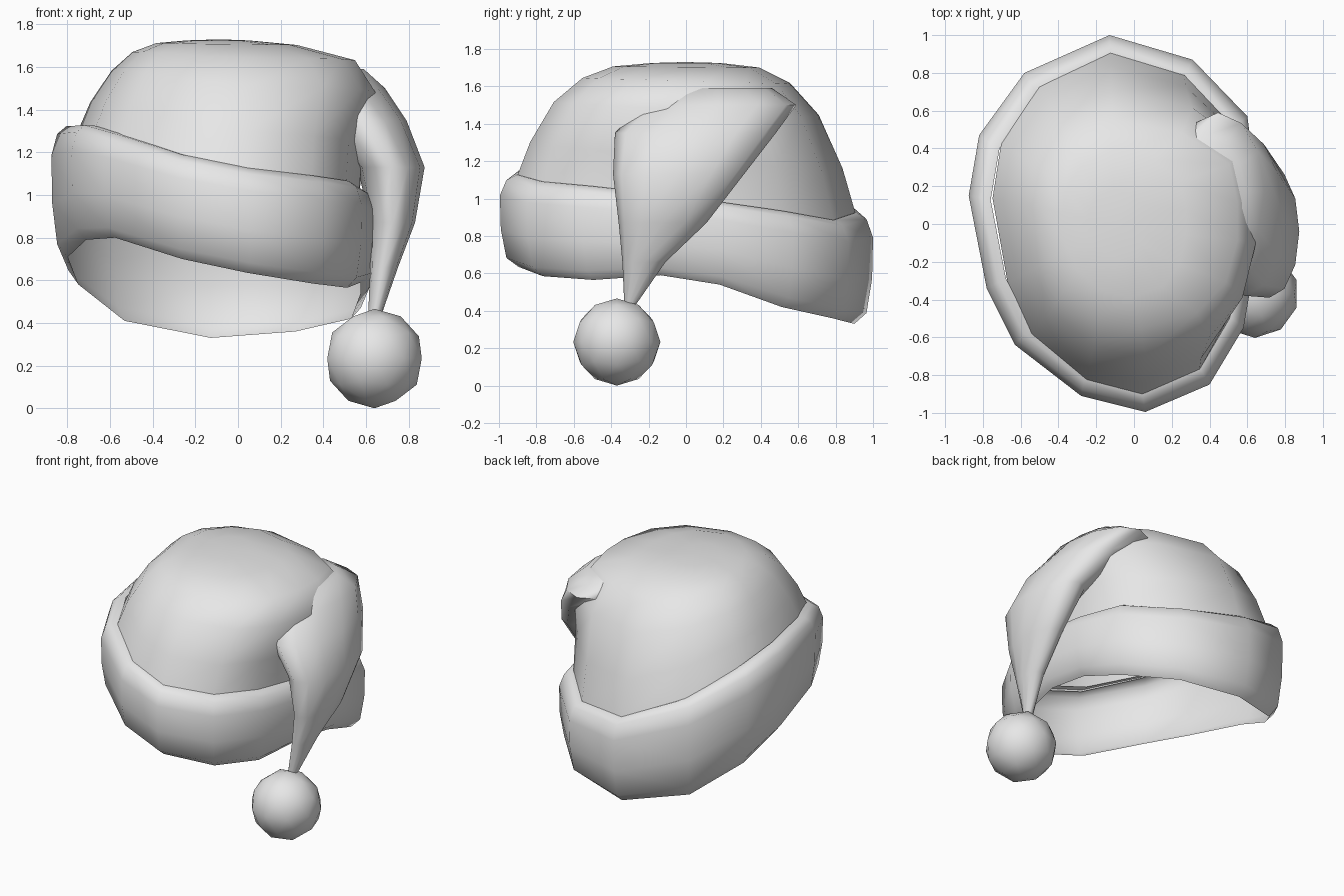
import bpy, bmesh, math
from mathutils import Vector

old = bpy.data.objects.get("Cube")
if old:
    bpy.data.objects.remove(old, do_unlink=True)

felt = bpy.data.materials.new("light_grey_felt")
felt.use_nodes = True
grey = (0.8, 0.8, 0.8, 1)
felt.diffuse_color = grey
felt.node_tree.nodes["Principled BSDF"].inputs["Base Color"].default_value = grey


def finish(name, bm, angle):
    bmesh.ops.recalc_face_normals(bm, faces=bm.faces)
    mesh = bpy.data.meshes.new(name)
    bm.to_mesh(mesh)
    bm.free()
    mesh.materials.append(felt)
    obj = bpy.data.objects.new(name, mesh)
    bpy.context.collection.objects.link(obj)
    bpy.ops.object.select_all(action='DESELECT')
    obj.select_set(True)
    bpy.context.view_layer.objects.active = obj
    bpy.ops.object.shade_smooth_by_angle(angle=math.radians(angle))


def loft(name, rings, angle, cap=False):
    """Bridge rings of equal point count into one skin."""
    bm = bmesh.new()
    rows = [[bm.verts.new(p) for p in ring] for ring in rings]
    for a, b in zip(rows, rows[1:]):
        for i in range(len(a)):
            j = (i + 1) % len(a)
            bm.faces.new((a[i], a[j], b[j], b[i]))
    if cap:
        top = rows[-1]
        peak = bm.verts.new(sum((v.co for v in top), Vector()) / len(top) + Vector((0, 0, 0.005)))
        for i in range(len(top)):
            bm.faces.new((top[i], top[(i + 1) % len(top)], peak))
    finish(name, bm, angle)


# Plan outline of the brim with the height of its lower edge: x, y, z
outline = [(.65, .2, .54), (.60, .57, .42), (.31, .87, .36), (-.13, 1.0, .33), (-.58, .8, .41),
           (-.82, .47, .58), (-.875, .15, .71), (-.78, -.34, .79), (-.63, -.64, .8), (-.28, -.91, .7),
           (.06, -.995, .635), (.4, -.85, .585), (.58, -.55, .565), (.65, -.15, .59)]
CX = -0.1


def upper(x, y):
    return 1.0 - .21 * x - .12 * y + .13 * ((x - CX) / .75) ** 2


def brim_ring(scale, height):
    return [Vector((CX + (x - CX) * scale, y * scale, low + height * (upper(x, y) - low)))
            for x, y, low in outline]


# Rolled brim: a single open skin from the crown seam down to the lower lip
section = [(.85, 1.03), (.91, 1.03), (.965, .97), (1, .8), (.995, .42), (.965, .1), (.9, 0)]
loft("brim", [brim_ring(s, h) for s, h in section], 60)

# Domed crown, fuller towards the tail: depth, height, left width, right width
TOP = 1.725
base = brim_ring(.91, 1.0)
profile = [(1, 0, .92, .98), (.92, .31, .84, 1.0), (.78, .66, .70, 1.09),
           (.61, .87, .56, .95), (.43, .97, .40, .55), (.2, 1, .2, .22)]
crown = []
for depth, h, left, right in profile:
    ring = []
    for p in base:
        width = right if p.x > CX else left
        ring.append(Vector((CX + (p.x - CX) * width, p.y * depth, p.z + h * (TOP - p.z))))
    crown.append(ring)
loft("crown", crown, 70, cap=True)

# Floppy tail folding over the left side: z, x range, y range
tail = [(.43, .61, .67, -.33, -.27), (.66, .62, .75, -.34, -.11), (.87, .62, .83, -.36, .11),
        (1.13, .56, .875, -.39, .31), (1.35, .38, .79, -.38, .48), (1.5, .2, .69, -.24, .59),
        (1.59, .12, .59, -.12, .46)]
SIDES = 12
rings = []
for z, x0, x1, y0, y1 in tail:
    ring = []
    for i in range(SIDES):
        a = math.tau * i / SIDES
        ring.append(Vector(((x0 + x1) / 2 + (x1 - x0) / 2 * math.cos(a),
                            (y0 + y1) / 2 + (y1 - y0) / 2 * math.sin(a), z)))
    rings.append(ring)
loft("floppy_tail", rings, 70, cap=True)

# Pompom hanging from the tail
bm = bmesh.new()
bmesh.ops.create_icosphere(bm, subdivisions=2, radius=.233)
bmesh.ops.translate(bm, verts=bm.verts, vec=(.64, -.37, .233))
finish("pompom", bm, 60)
